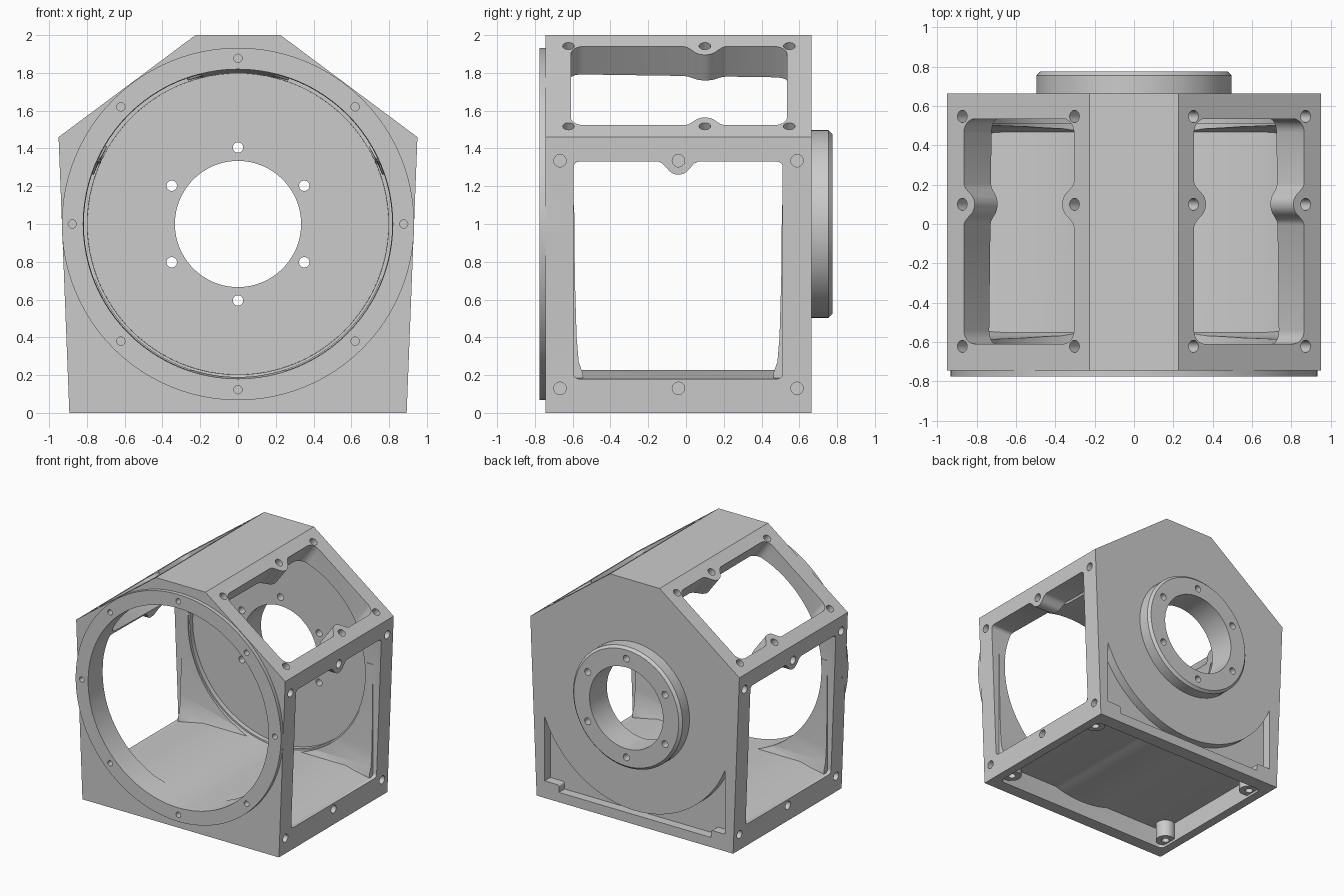
import bpy, bmesh, math
from mathutils import Vector

old = bpy.data.objects.get("Cube")
if old:
    bpy.data.objects.remove(old, do_unlink=True)

X, Y, Z = Vector((1, 0, 0)), Vector((0, 1, 0)), Vector((0, 0, 1))


def add_object(name, bm):
    bmesh.ops.recalc_face_normals(bm, faces=bm.faces)
    if bm.calc_volume(signed=True) < 0:
        bmesh.ops.reverse_faces(bm, faces=bm.faces)
    mesh = bpy.data.meshes.new(name)
    bm.to_mesh(mesh)
    bm.free()
    obj = bpy.data.objects.new(name, mesh)
    bpy.context.collection.objects.link(obj)
    return obj


def prism(name, points, origin, u, v, w, depth):
    """Extrude a 2D outline lying in the u, v plane along w."""
    bm = bmesh.new()
    near, far = ([bm.verts.new(origin + u * a + v * b + w * d) for a, b in points]
                 for d in (0, depth))
    bm.faces.new(near[::-1])
    bm.faces.new(far)
    for i in range(len(points)):
        bm.faces.new((near[i - 1], near[i], far[i], far[i - 1]))
    return add_object(name, bm)


def cyl(name, start, end, r, r_end=None, sides=32):
    """Cylinder or cone between two points."""
    start, end = Vector(start), Vector(end)
    axis = end - start
    matrix = axis.to_track_quat('Z', 'Y').to_matrix().to_4x4()
    matrix.translation = (start + end) / 2
    bm = bmesh.new()
    bmesh.ops.create_cone(bm, cap_ends=True, segments=sides, radius1=r,
                          radius2=r if r_end is None else r_end, depth=axis.length,
                          matrix=matrix)
    return add_object(name, bm)


def rounded(a0, a1, b0, b1, r, steps=6):
    """Rounded rectangle outline."""
    corners = [(a1 - r, b1 - r), (a0 + r, b1 - r), (a0 + r, b0 + r), (a1 - r, b0 + r)]
    return [(ca + r * math.cos(t), cb + r * math.sin(t))
            for i, (ca, cb) in enumerate(corners)
            for t in (math.pi / 2 * (i + k / steps) for k in range(steps + 1))]


def boss_outline(r):
    """Round nose with flared shoulders, pointing along +v."""
    nose = [(r * math.cos(t), r * math.sin(t))
            for t in (math.radians(35 + 11 * k) for k in range(11))]
    right = [(r * 1.6, -0.05), (r * 1.6, -0.002), (r * 1.25, r * 0.12), (r * 1.02, r * 0.35)]
    return right + nose + [(-a, b) for a, b in reversed(right)]


def boolean(target, tool, operation='DIFFERENCE'):
    tool.hide_render = True
    mod = target.modifiers.new("boolean", 'BOOLEAN')
    mod.operation, mod.solver, mod.object = operation, 'EXACT', tool
    bpy.context.view_layer.update()
    deps = bpy.context.evaluated_depsgraph_get()
    mesh = bpy.data.meshes.new_from_object(target.evaluated_get(deps))
    target.modifiers.clear()
    target.data = mesh
    bpy.data.objects.remove(tool, do_unlink=True)


def bolt_circle(y0, y1, radius, count, r):
    for i in range(count):
        a = math.pi / 2 + 2 * math.pi * i / count
        x, z = radius * math.cos(a), 1 + radius * math.sin(a)
        boolean(housing, cyl("bolt_hole", (x, y0, z), (x, y1, z), r, sides=16))


# Six-sided housing block
half = [(0.893, 0), (0.95, 1.46), (0.225, 2)]
outline = half + [(-x, z) for x, z in reversed(half)]
housing = prism("housing", outline, Y * 0.664, X, Z, -Y, 1.408)

# Windows in the sloping faces, with bosses on their long edges and screw holes
for s in (-1, 1):
    edge = Vector((s * 0.225, 0, 2))
    down = Vector((s * 0.725, 0, -0.54)).normalized()
    inward = Vector((-s * 0.54, 0, -0.725)).normalized()
    slope = prism("slope_window", rounded(-0.61, 0.535, 0.1, 0.798, 0.07),
                  edge - inward * 0.06, Y, down, inward, 0.31)
    for t, side, r in ((0.1, 1, 0.075), (0.798, -1, 0.068)):
        p = edge + down * t + Y * 0.1 - inward * 0.2
        boolean(slope, prism("slope_boss", boss_outline(r), p, Y, down * side, inward, 0.6))
    boolean(housing, slope)
    for t in (0.097, 0.808):
        for y in (-0.622, 0.1, 0.547):
            p = edge + down * t + Y * y
            boolean(housing, cyl("slope_hole", p - inward * 0.06, p + inward * 0.1, 0.031, sides=20))

# Front ring and rear hub with a chamfered rim
boolean(housing, cyl("front_ring", (0, -0.775, 1), (0, -0.7, 1), 0.933, sides=96), 'UNION')
hub = cyl("rear_hub", (0, 0.6, 1), (0, 0.755, 1), 0.497, sides=64)
boolean(hub, cyl("hub_rim", (0, 0.755, 1), (0, 0.775, 1), 0.497, 0.477, 64), 'UNION')
boolean(housing, hub, 'UNION')

# Recessed crescent around the lower part of the back, with blocks in its corners
crescent = prism("back_recess", rounded(-0.82, 0.82, 0.08, 0.9, 0.03), Y * 0.75, X, Z, -Y, 0.16)
boolean(crescent, cyl("barrel_wall", (0, 0.4, 1), (0, 0.9, 1), 0.885, sides=96))
for s in (-1, 1):
    block = rounded(s * 0.79 - 0.1, s * 0.79 + 0.1, 0.02, 0.14, 0.02)
    boolean(crescent, prism("corner_block", block, Y * 0.9, X, Z, -Y, 0.5))
boolean(housing, crescent)

# Underside pocket shaped around the barrel and four screw bosses
feet = [(x, y) for x in (-0.78, 0.78) for y in (-0.55, 0.46)]
pocket = prism("bottom_pocket", rounded(-0.82, 0.82, -0.64, 0.55, 0.04), Z * -0.1, X, Y, Z, 0.26)
boolean(pocket, cyl("barrel_underside", (0, -1, 1), (0, 1, 1), 0.88, sides=96))
for x, y in feet:
    boolean(pocket, cyl("foot_boss", (x, y, 0.02), (x, y, 0.3), 0.075))
boolean(housing, pocket)
for x, y in feet:
    boolean(housing, cyl("foot_hole", (x, y, -0.1), (x, y, 0.13), 0.03, sides=16))

# Slightly tapered main bore and the rear through hole
boolean(housing, cyl("bore", (0, -0.8, 1), (0, 0.55, 1), 0.82, 0.797, sides=96))
boolean(housing, cyl("shaft_hole", (0, 0.4, 1), (0, 0.9, 1), 0.334, sides=64))

# Crowned floor and drafted walls left standing inside the side windows
floor = [(-0.89, 0.1), (0.89, 0.1), (0.89, 0.18), (0.65, 0.228), (-0.65, 0.228), (-0.89, 0.18)]
draft = [(-0.05, 0.05), (-0.05, 1.1), (0.004, 1.1), (0.008, 0.7), (0.017, 0.4), (0.028, 0.27),
         (0.05, 0.21), (0.05, 0.05)]
inner = prism("crowned_floor", floor, Y, X, Z, -Y, 2)
for y, side in ((-0.596, 1), (0.512, -1)):
    boolean(inner, prism("drafted_wall", draft, Vector((-0.87, y, 0)), Y * side, Z, X, 1.74), 'UNION')
boolean(inner, cyl("bore_clearance", (0, -1.5, 1), (0, 1.5, 1), 0.81, sides=96))

# Side windows running straight through, each with a screw boss
window = prism("side_windows", rounded(-0.596, 0.512, 0.18, 1.33, 0.03), X * -1.1, Y, Z, X, 2.2)
boolean(window, inner)
for s in (-1, 1):
    start = Vector((s * 0.6, -0.04, 1.33))
    boolean(window, prism("side_boss", boss_outline(0.069), start, Y, -Z, X * s, 0.6))
boolean(housing, window)

# Screw holes around the side windows
for s in (-1, 1):
    for y in (-0.667, -0.04, 0.588):
        for z in (0.13, 1.335):
            boolean(housing, cyl("side_hole", (s * 0.835, y, z), (s * 1.1, y, z), 0.033, sides=20))

# Bolt circles on the front ring and through the rear hub
bolt_circle(-0.9, -0.68, 0.877, 8, 0.022)
bolt_circle(0.4, 0.9, 0.405, 6, 0.028)

# Smooth shading on the round surfaces, sharp elsewhere
bpy.ops.object.select_all(action='DESELECT')
housing.select_set(True)
bpy.context.view_layer.objects.active = housing
bpy.ops.object.shade_smooth_by_angle(angle=math.radians(25))
